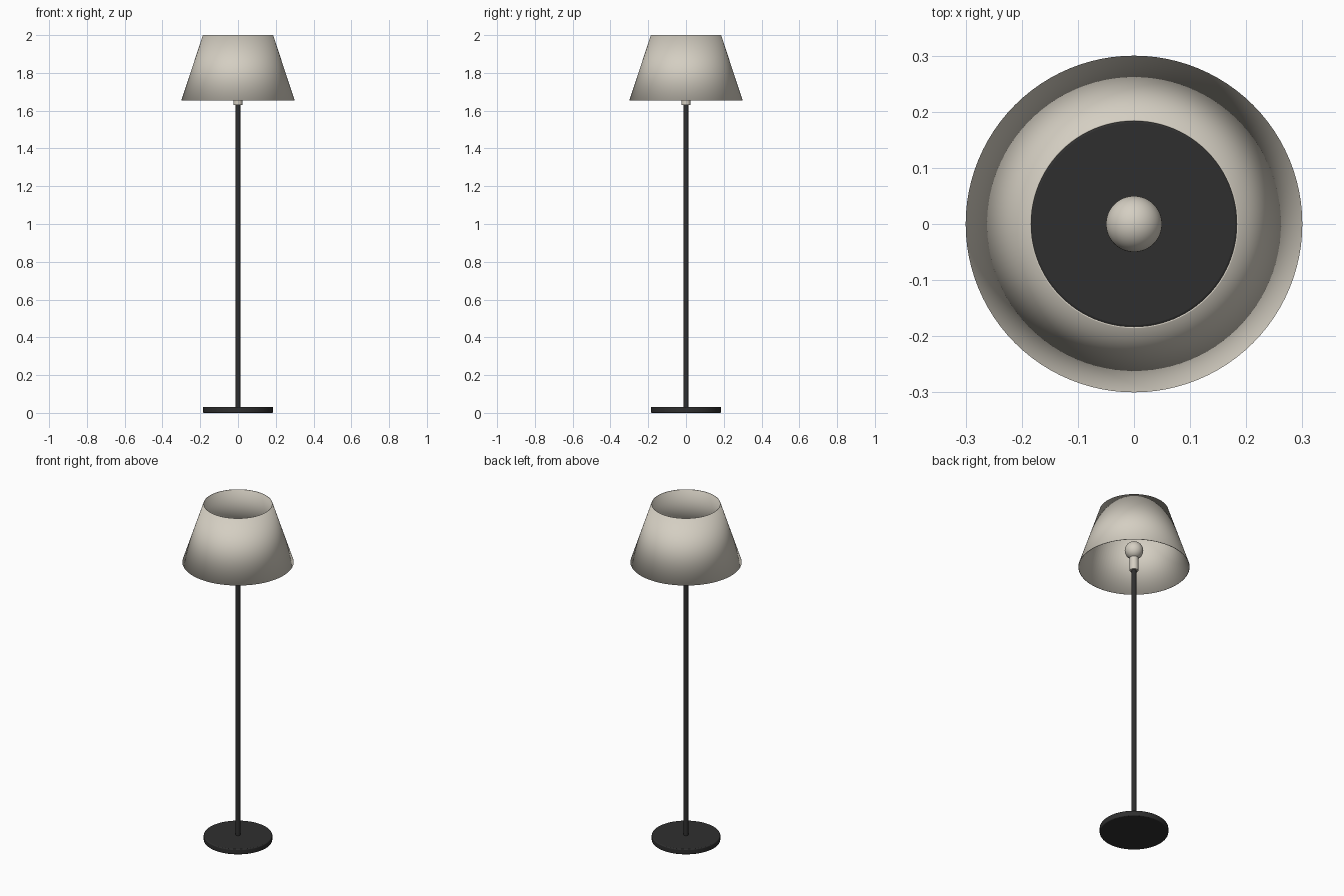
import bpy, math

if "Cube" in bpy.data.objects:
    bpy.data.objects.remove(bpy.data.objects["Cube"])


def make_material(name, rgb):
    m = bpy.data.materials.new(name)
    m.diffuse_color = (*rgb, 1.0)
    m.use_nodes = True
    m.node_tree.nodes["Principled BSDF"].inputs["Base Color"].default_value = m.diffuse_color
    return m


black = make_material("black metal", (0.028, 0.028, 0.028))
cream = make_material("warm cream", (0.66, 0.62, 0.54))


def finish(name, mat):
    ob = bpy.context.object
    ob.name = name
    ob.data.materials.append(mat)
    return ob


def cylinder(name, radius, z0, z1, mat, bevel=0.0, sides=64):
    bpy.ops.mesh.primitive_cylinder_add(vertices=sides, radius=radius, depth=z1 - z0,
                                        location=(0, 0, (z0 + z1) / 2))
    ob = finish(name, mat)
    bpy.ops.object.shade_smooth_by_angle(angle=math.radians(35))
    if bevel:
        b = ob.modifiers.new("rounded rim", 'BEVEL')
        b.width = bevel
        b.segments = 3
        b.limit_method = 'ANGLE'
        b.angle_limit = math.radians(40)
    return ob


# Round foot, pole and lamp holder
cylinder("base", 0.185, 0.0, 0.032, black, bevel=0.005, sides=96)
cylinder("pole", 0.013, 0.03, 1.635, black, sides=32)
cylinder("socket", 0.024, 1.63, 1.71, cream, bevel=0.002, sides=32)

# Bulb
bpy.ops.mesh.primitive_uv_sphere_add(segments=48, ring_count=24, radius=0.05,
                                     location=(0, 0, 1.756))
finish("bulb", cream)
bpy.ops.object.shade_smooth()

# Tapered shade: open cone given a thin wall, smooth across its rims
bpy.ops.mesh.primitive_cone_add(vertices=96, radius1=0.30, radius2=0.186, depth=0.346,
                                end_fill_type='NOTHING', location=(0, 0, 1.827))
shade = finish("shade", cream)
bpy.ops.object.shade_smooth()
wall = shade.modifiers.new("wall", 'SOLIDIFY')
wall.thickness = 0.003
wall.offset = -1
